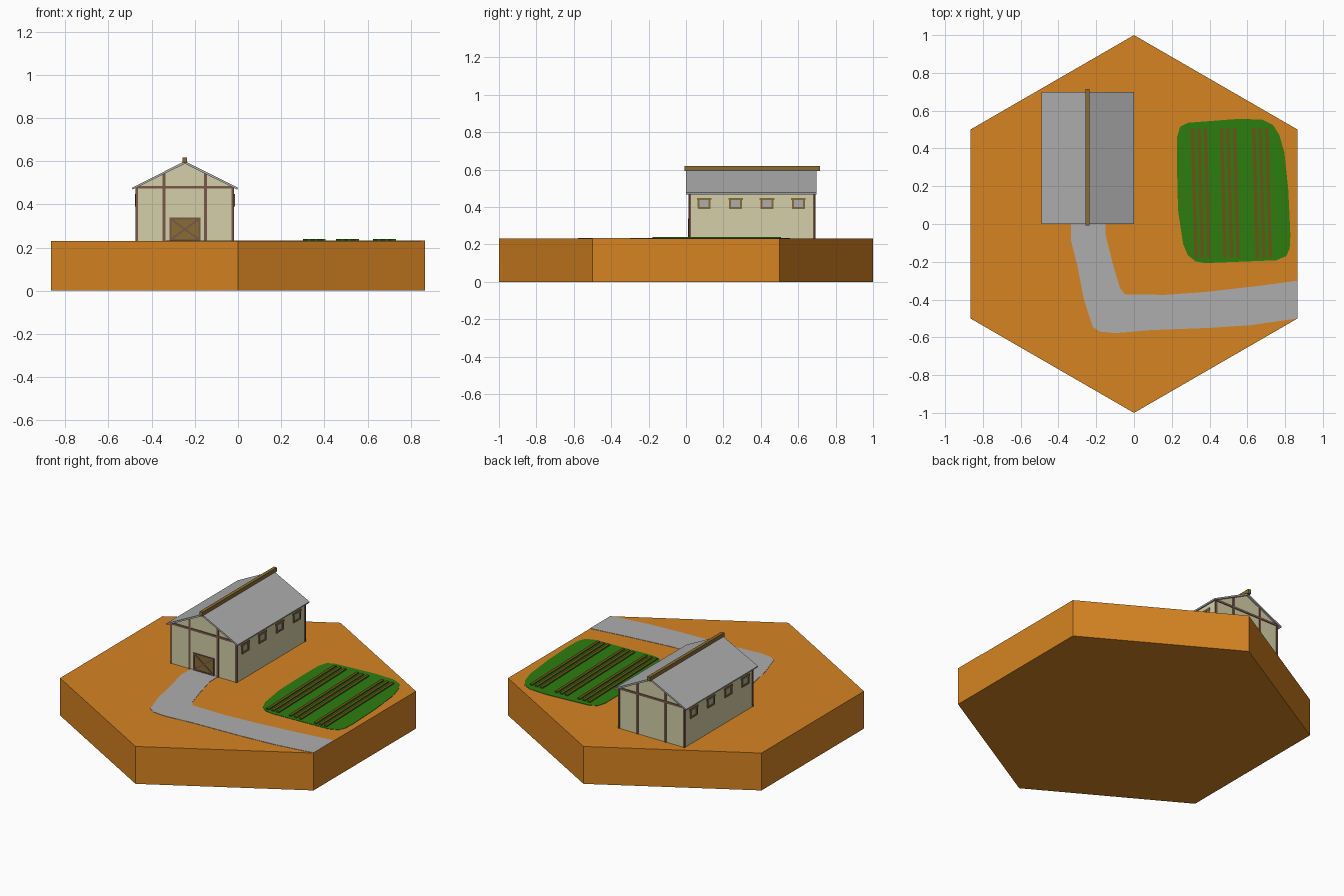
import bpy, bmesh, math
from mathutils import Vector

if "Cube" in bpy.data.objects:
    bpy.data.objects.remove(bpy.data.objects["Cube"])


def material(name, r, g, b):
    lin = [((c / 255 + 0.055) / 1.055) ** 2.4 if c > 10 else c / 255 / 12.92 for c in (r, g, b)]
    m = bpy.data.materials.new(name)
    m.diffuse_color = (*lin, 1)
    m.use_nodes = True
    m.node_tree.nodes["Principled BSDF"].inputs["Base Color"].default_value = m.diffuse_color
    return m


EARTH = material("orange earth", 214, 131, 34)
GREY = material("slate grey", 174, 174, 174)
GREEN = material("field green", 44, 125, 15)
PLASTER = material("cream plaster", 212, 207, 168)
TIMBER = material("dark timber", 120, 88, 72)
WOOD = material("tan wood", 137, 109, 52)
SOIL = material("furrow brown", 110, 82, 22)

TOP = 0.231          # tile surface height
CX = -0.246          # barn centre line
X0, X1, Y0, Y1 = -0.472, -0.02, 0.018, 0.688   # barn walls


def prism(name, pts, lo, hi, axis, *mats):
    """Extrude a 2D outline along z (x,y points) or y (x,z points)."""
    bm = bmesh.new()
    place = (lambda p, h: (p[0], p[1], h)) if axis == 'z' else (lambda p, h: (p[0], h, p[1]))
    vs = [bm.verts.new(place(p, lo)) for p in pts]
    f = bm.faces.new(vs)
    ext = bmesh.ops.extrude_face_region(bm, geom=[f])["geom"]
    step = Vector((0, 0, hi - lo) if axis == 'z' else (0, hi - lo, 0))
    bmesh.ops.translate(bm, vec=step, verts=[g for g in ext if isinstance(g, bmesh.types.BMVert)])
    bmesh.ops.recalc_face_normals(bm, faces=bm.faces)
    if len(mats) > 1:                       # second colour on upward faces
        for f in bm.faces:
            f.material_index = int(f.normal.z > 0.9)
    me = bpy.data.meshes.new(name)
    bm.to_mesh(me)
    bm.free()
    for m in mats:
        me.materials.append(m)
    ob = bpy.data.objects.new(name, me)
    bpy.context.collection.objects.link(ob)
    return ob


def box(name, x, y, z, mat):
    return prism(name, [(x[0], y[0]), (x[1], y[0]), (x[1], y[1]), (x[0], y[1])], z[0], z[1], 'z', mat)


def bar(name, a, b, w, y, mat):
    """Flat bar between two x,z points on a gable."""
    a, b = Vector(a), Vector(b)
    d = (b - a).normalized() * w / 2
    n = Vector((-d.y, d.x))
    return prism(name, [a - n, b - n, b + n, a + n], y[0], y[1], 'y', mat)


# Hexagonal ground tile
prism("ground_tile", [(math.cos(math.radians(90 + 60 * i)), math.sin(math.radians(90 + 60 * i)))
                      for i in range(6)], 0, TOP, 'z', EARTH)

# Path from the barn door to the tile edge
prism("path", [(-.334, .02), (-.334, -.085), (-.30, -.22), (-.265, -.40), (-.218, -.546),
               (-.18, -.57), (-.10, -.578), (.085, -.562), (.40, -.55), (.615, -.536),
               (.866, -.50), (.866, -.30), (.64, -.33), (.377, -.36), (.165, -.375),
               (-.048, -.373), (-.074, -.34), (-.11, -.22), (-.15, -.06), (-.15, .02)],
      TOP - .002, TOP + .002, 'z', GREY)

# Field patch
prism("field", [(.228, .46), (.244, .515), (.286, .536), (.56, .557), (.68, .552), (.735, .525),
                (.768, .475), (.796, .38), (.817, .18), (.828, -.06), (.824, -.13), (.806, -.17),
                (.753, -.192), (.377, -.207), (.325, -.198), (.285, -.165), (.26, -.106),
                (.233, .074), (.228, .286)],
      TOP - .002, TOP + .002, 'z', GREEN)

# Raised furrows, three groups of three
for gi, gx in enumerate((.309, .463, .634)):
    for k in range(3):
        x, w, s = gx + k * .0345, .009, .019
        prism(f"furrow_{gi}_{k}", [(x - w, .507), (x + w, .507), (x + w + s, -.18), (x - w + s, -.18)],
              TOP, TOP + .009, 'z', GREEN, SOIL)

# Barn walls with gables
prism("barn_walls", [(X0, TOP - .002), (X1, TOP - .002), (X1, .479), (CX, .59), (X0, .479)],
      Y0, Y1, 'y', PLASTER)

# Roof shell
prism("roof", [(-.491, .477), (CX, .6), (-.001, .477), (-.003, .468), (CX, .588), (-.489, .468)],
      -.001, .699, 'y', GREY)
box("ridge_beam", (CX - .01, CX + .01), (-.008, .716), (.592, .618), WOOD)

# Timber frame: corner posts, then gable posts and tie beams on both ends
for i, x in enumerate((X0, X1)):
    for j, y in enumerate((Y0, Y1)):
        cx, cy = x + (.004 if i == 0 else -.004), y + (.004 if j == 0 else -.004)
        box(f"corner_post_{i}{j}", (cx - .006, cx + .006), (cy - .006, cy + .006), (TOP, .477), TIMBER)
for end, y in (("front", (Y0 - .004, Y0 + .004)), ("back", (Y1 - .004, Y1 + .004))):
    bar(f"{end}_tie_beam", (X0, .479), (X1, .479), .013, y, TIMBER)
    for i, x in enumerate((CX - .096, CX + .096)):
        bar(f"{end}_gable_post_{i}", (x, TOP), (x, .543), .013, y, TIMBER)

# Barn door with frame and cross bracing
L, R, H = CX - .071, CX + .071, .338
box("door", (L, R), (Y0 - .003, Y0 + .002), (TOP, H), WOOD)
fy = (Y0 - .006, Y0)
for i, (a, b) in enumerate([((L + .004, TOP), (L + .004, H)), ((R - .004, TOP), (R - .004, H)),
                            ((L, H - .004), (R, H - .004)), ((L, TOP + .004), (R, TOP + .004)),
                            ((L + .006, TOP + .006), (R - .006, H - .006)),
                            ((L + .006, H - .006), (R - .006, TOP + .006))]):
    bar(f"door_brace_{i}", a, b, .009, fy, TIMBER)

# Four framed windows along each side wall
for side, x in (("left", X0), ("right", X1)):
    fx, gx = (x - .006, x + .006), (x - .002, x + .002)
    for k in range(4):
        c = .097 + k * .168
        n = f"{side}_window_{k}_"
        box(n + "pane", gx, (c - .03, c + .03), (.395, .445), GREY)
        box(n + "lintel", fx, (c - .039, c + .039), (.436, .449), WOOD)
        box(n + "sill", fx, (c - .034, c + .034), (.390, .400), WOOD)
        for s in (-1, 1):
            a = c + s * .029
            box(n + f"jamb_{s}", fx, (a - .0055, a + .0055), (.398, .438), WOOD)
